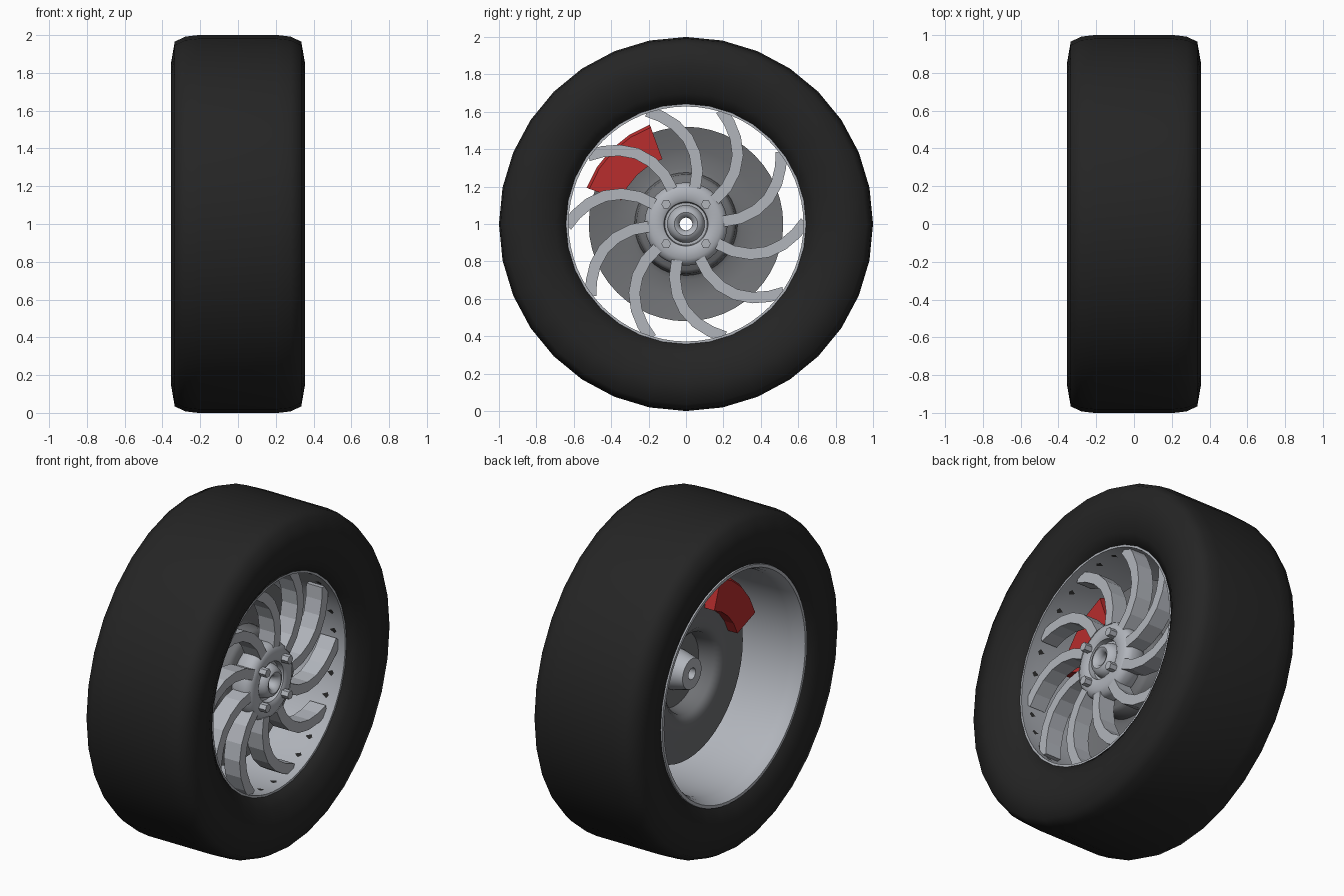
import bpy, bmesh
from math import sin, cos, pi, radians
from mathutils import Vector

cube = bpy.data.objects.get("Cube")
if cube:
    bpy.data.objects.remove(cube)


def material(name, r, g, b, rough=0.6):
    m = bpy.data.materials.new(name)
    m.use_nodes = True
    m.diffuse_color = (r, g, b, 1)
    shader = m.node_tree.nodes["Principled BSDF"]
    shader.inputs["Base Color"].default_value = (r, g, b, 1)
    shader.inputs["Roughness"].default_value = rough
    return m


rubber = material("black_rubber", 0.018, 0.018, 0.018)
silver = material("silver_metal", 0.44, 0.46, 0.50)
iron = material("grey_iron", 0.16, 0.165, 0.175)
red = material("red_paint", 0.48, 0.026, 0.026)


def polar(x, r, a):
    """Point at radius r and angle a around the axle (angle 0 is +y)."""
    return Vector((x, r * cos(a), 1 + r * sin(a)))


def finish(name, bm, mat, angle=None):
    bmesh.ops.recalc_face_normals(bm, faces=bm.faces)
    mesh = bpy.data.meshes.new(name)
    bm.to_mesh(mesh)
    bm.free()
    mesh.materials.append(mat)
    if angle:
        mesh.shade_smooth()
        mesh.set_sharp_from_angle(angle=radians(angle))
    obj = bpy.data.objects.new(name, mesh)
    bpy.context.collection.objects.link(obj)
    return obj


def skin(bm, rings, closed):
    """Join equal rings of points with quads, capping the ends if open."""
    loops = [[bm.verts.new(p) for p in ring] for ring in rings]
    count = len(loops[0])
    for i in range(len(loops) if closed else len(loops) - 1):
        a, b = loops[i], loops[(i + 1) % len(loops)]
        for j in range(count):
            k = (j + 1) % count
            bm.faces.new((a[j], a[k], b[k], b[j]))
    if not closed:
        bm.faces.new(loops[0])
        bm.faces.new(loops[-1])


def lathe(name, profile, segments, mat, angle=40):
    """Spin a closed (x, radius) profile around the axle."""
    bm = bmesh.new()
    skin(bm, [[polar(x, r, 2 * pi * i / segments) for x, r in profile]
              for i in range(segments)], True)
    return finish(name, bm, mat, angle)


# Tyre with rounded shoulders and sidewalls tucked in to the rim
lathe("tyre", [(0.27, 0.635), (0.315, 0.70), (0.345, 0.77), (0.355, 0.85), (0.335, 0.965),
               (0.28, 0.992), (0.21, 1.0), (-0.21, 1.0), (-0.28, 0.992), (-0.335, 0.965),
               (-0.355, 0.85), (-0.345, 0.77), (-0.315, 0.69), (-0.27, 0.66)],
      32, rubber, 60)

# Rim barrel with a flared lip at the open rear side
lathe("rim_barrel", [(0.275, 0.628), (0.275, 0.642), (0.0, 0.66), (-0.27, 0.675),
                     (-0.30, 0.695), (-0.325, 0.69), (-0.325, 0.672), (-0.29, 0.655),
                     (-0.24, 0.645), (0.0, 0.64), (0.2, 0.636)], 64, silver)

# Hub plate with a recessed groove around a rounded centre ring
lathe("hub_plate", [(0.10, 0.12), (0.10, 0.20), (0.13, 0.222), (0.19, 0.222), (0.215, 0.212),
                    (0.23, 0.185), (0.232, 0.135), (0.222, 0.118), (0.18, 0.112), (0.10, 0.112)],
      48, silver, 50)
lathe("hub_centre", [(-0.04, 0.034), (-0.04, 0.09), (0.06, 0.115), (0.19, 0.115), (0.19, 0.10),
                     (0.21, 0.095), (0.236, 0.082), (0.245, 0.062), (0.236, 0.044),
                     (0.21, 0.034)], 48, silver, 50)

# Curved spokes, swept along a bent centre line
SPOKES = 10
PATH = [(0.20, 4), (0.29, 6), (0.38, 11), (0.46, 17), (0.53, 24), (0.59, 31), (0.638, 37)]
bm = bmesh.new()
for s in range(SPOKES):
    line = [polar(0, r, radians(a) + 2 * pi * s / SPOKES) for r, a in PATH]
    rings = []
    for i, p in enumerate(line):
        along = (line[min(i + 1, len(line) - 1)] - line[max(i - 1, 0)]).normalized()
        side = along.cross(Vector((1, 0, 0))) * 0.03
        rings.append([p + side * w + Vector((x, 0, 0))
                      for x, w in ((0.12, -1), (0.225, -1), (0.225, 1), (0.12, 1))])
    skin(bm, rings, False)
finish("spokes", bm, silver)

# Four hexagonal wheel bolts
bm = bmesh.new()
for i in range(4):
    centre = polar(0, 0.15, pi / 4 + i * pi / 2)
    skin(bm, [[centre + Vector((x, 0.026 * cos(k * pi / 3), 0.026 * sin(k * pi / 3)))
               for k in range(6)] for x in (0.2, 0.275)], False)
finish("wheel_bolts", bm, silver)

# Brake disc, dished toward a raised central hat
lathe("brake_disc", [(0.03, 0.52), (0.0, 0.40), (-0.01, 0.30), (0.0, 0.275), (0.08, 0.265),
                     (0.10, 0.245), (0.10, 0.08), (0.07, 0.08), (0.07, 0.22), (-0.02, 0.235),
                     (-0.05, 0.27), (-0.045, 0.33), (-0.03, 0.40), (-0.015, 0.52)],
      48, iron, 50)

# Brake caliper straddling the disc edge
bm = bmesh.new()
STEPS = 4
rings = []
for i in range(STEPS + 1):
    a = radians(110 + 50 * i / STEPS)
    rings.append([polar(x, r, a) for x, r in
                  ((0.085, 0.37), (0.085, 0.55), (0.06, 0.565), (-0.075, 0.565),
                   (-0.10, 0.55), (-0.10, 0.37))])
skin(bm, rings, False)
finish("brake_caliper", bm, red)
